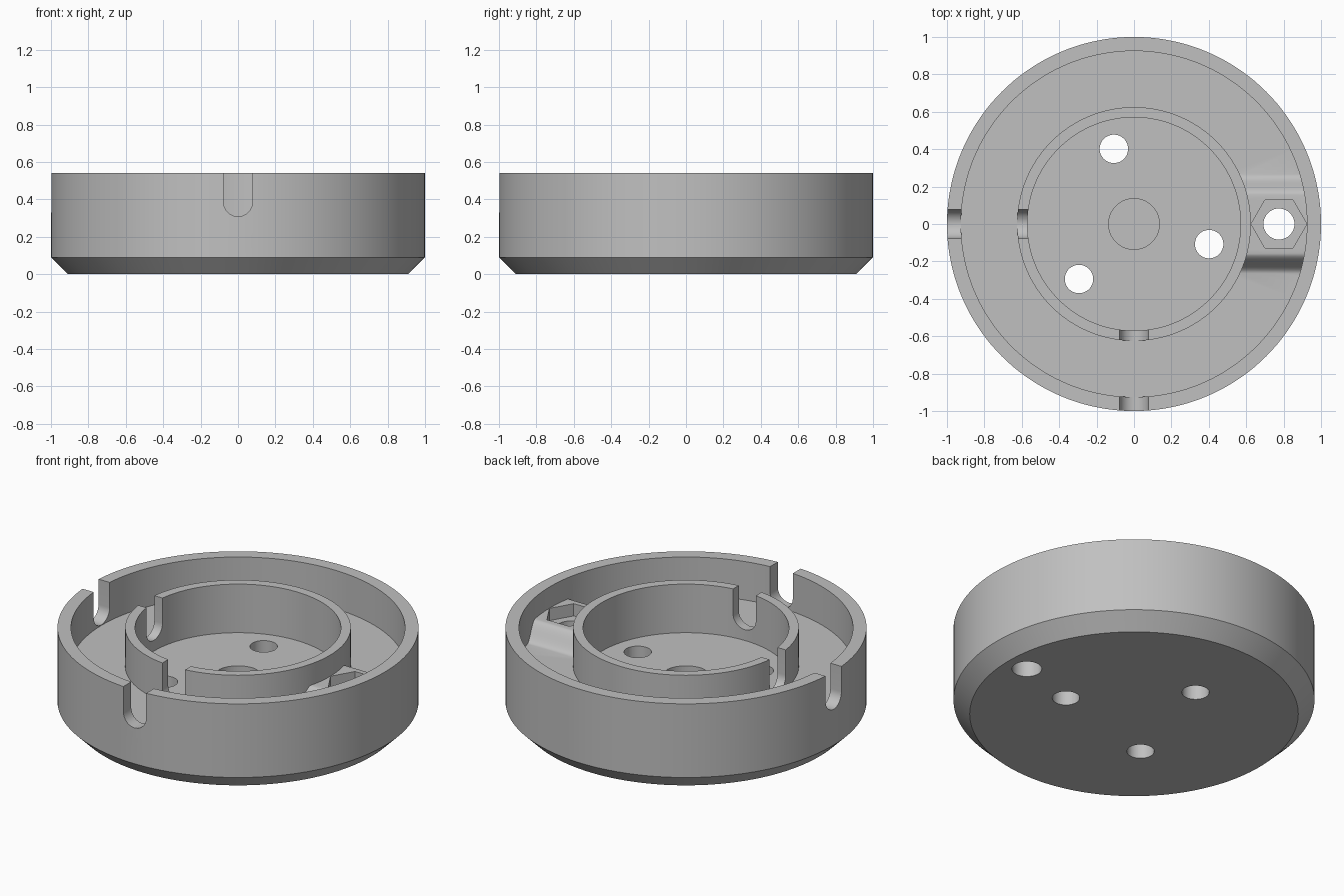
import bpy, bmesh
from math import pi, cos, sin, radians
from mathutils import Matrix, Vector

cube = bpy.data.objects.get("Cube")
if cube:
    bpy.data.objects.remove(cube, do_unlink=True)

SEGMENTS = 144
TOP, FLOOR, WELL = 0.54, 0.305, 0.243
BOSS_X = 0.775

grey = bpy.data.materials.new("plain grey")
grey.use_nodes = True
grey.diffuse_color = (0.53, 0.53, 0.53, 1)
grey.node_tree.nodes["Principled BSDF"].inputs["Base Color"].default_value = (0.53, 0.53, 0.53, 1)


def finish(name, bm):
    bmesh.ops.recalc_face_normals(bm, faces=bm.faces)
    mesh = bpy.data.meshes.new(name)
    bm.to_mesh(mesh)
    bm.free()
    mesh.materials.append(grey)
    obj = bpy.data.objects.new(name, mesh)
    bpy.context.collection.objects.link(obj)
    return obj


def lathe(name, profile, closed=False):
    """Turn an (r, z) profile around the z axis."""
    bm = bmesh.new()
    verts = [bm.verts.new((r, 0, z)) for r, z in profile]
    edges = [bm.edges.new(pair) for pair in zip(verts, verts[1:])]
    if closed:
        edges.append(bm.edges.new((verts[-1], verts[0])))
    bmesh.ops.spin(bm, geom=verts + edges, cent=(0, 0, 0), axis=(0, 0, 1),
                   angle=2 * pi, steps=SEGMENTS)
    bmesh.ops.remove_doubles(bm, verts=bm.verts, dist=1e-5)
    return finish(name, bm)


def prism(name, outline, sweep):
    """Extrude a closed 3D outline along a vector."""
    bm = bmesh.new()
    face = bm.faces.new([bm.verts.new(p) for p in outline])
    grown = bmesh.ops.extrude_face_region(bm, geom=[face], use_keep_orig=True)
    moved = [v for v in grown["geom"] if isinstance(v, bmesh.types.BMVert)]
    bmesh.ops.translate(bm, verts=moved, vec=sweep)
    return finish(name, bm)


def post(name, x, y, radius, z0, z1, sides=48):
    """Upright cylinder or regular prism."""
    outline = [(x + radius * cos(2 * pi * i / sides), y + radius * sin(2 * pi * i / sides), z0)
               for i in range(sides)]
    return prism(name, outline, (0, 0, z1 - z0))


def combine(target, tool, operation):
    """Apply a boolean, then discard the tool."""
    mod = target.modifiers.new(operation.lower(), "BOOLEAN")
    mod.operation, mod.solver, mod.object = operation, "EXACT", tool
    tool.hide_render = True
    bpy.context.view_layer.objects.active = target
    bpy.ops.object.modifier_apply(modifier=mod.name)
    bpy.data.objects.remove(tool, do_unlink=True)


# Housing: chamfered dish with an outer wall, an inner ring and a sunken well
housing = lathe("housing", [
    (0, 0), (0.91, 0), (1, 0.09), (1, TOP), (0.925, TOP), (0.925, FLOOR),
    (0.625, FLOOR), (0.625, TOP), (0.57, TOP), (0.57, WELL), (0, WELL)])

# Nut boss: flat top flowing into the floor, trimmed to the channel
steps = 12
flank = []
for i in range(steps + 1):
    t = i / steps
    flank.append((0.155 + 0.11 * t, FLOOR + 0.105 * (1 + cos(pi * t)) / 2))
flank.append((0.265, 0.2))
outline = [(0.5, y, z) for y, z in flank] + [(0.5, -y, z) for y, z in reversed(flank)]
boss = prism("nut_boss", outline, (0.5, 0, 0))
channel = lathe("channel_trim", [(0.6, 0.15), (0.95, 0.15), (0.95, 0.5), (0.6, 0.5)], closed=True)
combine(boss, channel, "INTERSECT")
combine(housing, boss, "UNION")

# Nut pocket and its screw hole
combine(housing, post("nut_pocket", BOSS_X, 0, 0.149, 0.335, 0.5, sides=6), "DIFFERENCE")
combine(housing, post("nut_hole", BOSS_X, 0, 0.083, -0.1, 0.5), "DIFFERENCE")

# Three mounting holes and the blind centre recess
for degrees in (-15, 105, 225):
    a = radians(degrees)
    combine(housing, post("mount_hole", 0.416 * cos(a), 0.416 * sin(a), 0.076, -0.1, 0.4), "DIFFERENCE")
combine(housing, post("centre_recess", 0, 0, 0.136, 0.12, 0.4), "DIFFERENCE")

# Round-bottomed cable slots through both walls, at the front and at -x
half = 0.077
arc = [(half * cos(pi + pi * i / 20), 0.386 + half * sin(pi + pi * i / 20)) for i in range(21)]
shape = [(-half, 0.7)] + arc + [(half, 0.7)]
for angle in (0, -pi / 2):
    turn = Matrix.Rotation(angle, 3, "Z")
    outline = [turn @ Vector((x, -0.4, z)) for x, z in shape]
    combine(housing, prism("cable_slot", outline, turn @ Vector((0, -0.8, 0))), "DIFFERENCE")

# Smooth curved walls, crisp rims
bpy.ops.object.select_all(action="DESELECT")
housing.select_set(True)
bpy.context.view_layer.objects.active = housing
bpy.ops.object.shade_smooth_by_angle(angle=radians(30))
